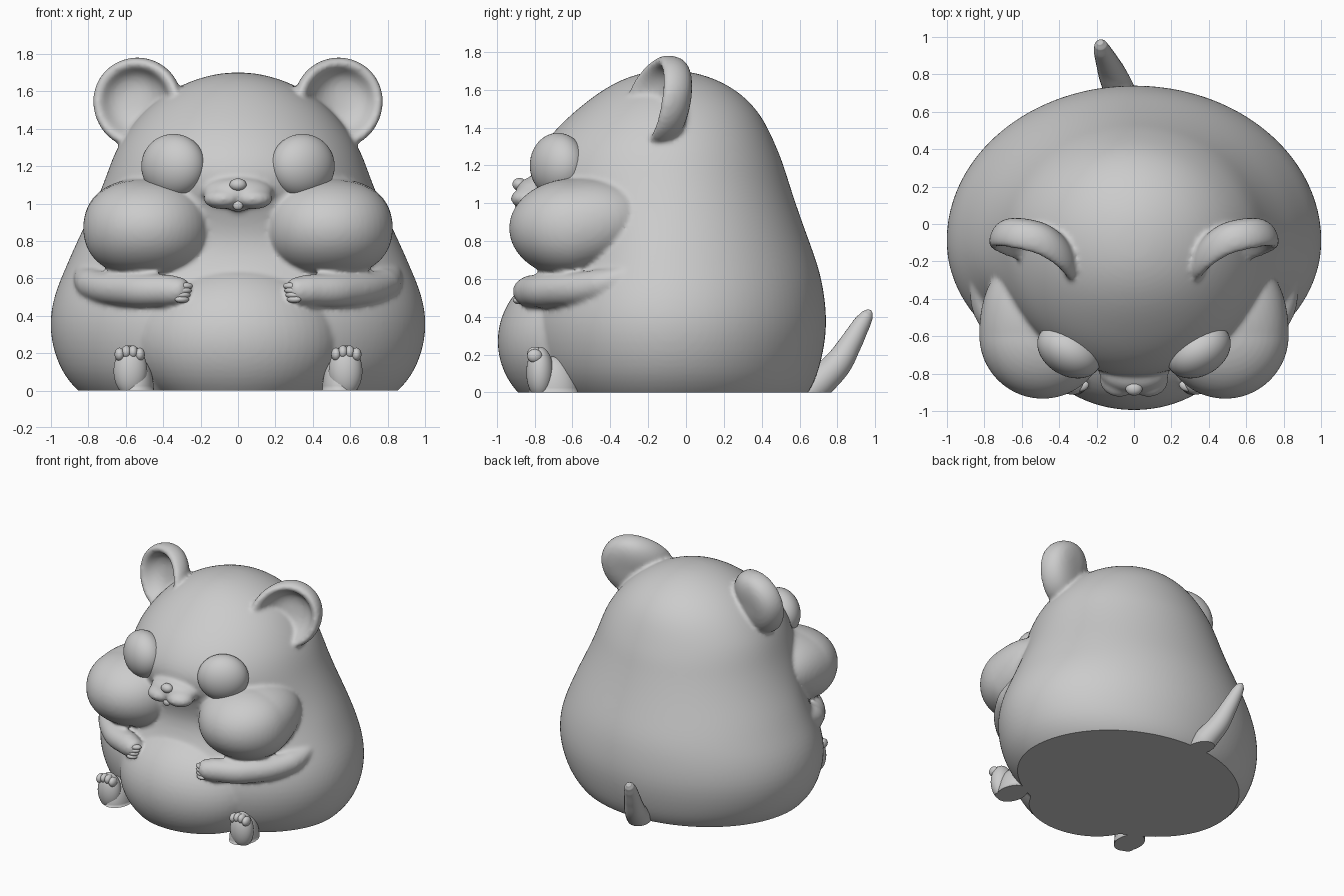
import bpy, bmesh, math
from mathutils import Matrix, Vector

if "Cube" in bpy.data.objects:
    bpy.data.objects.remove(bpy.data.objects["Cube"], do_unlink=True)

clay = bpy.data.materials.new("plain_grey")
clay.use_nodes = True
GREY = (0.6, 0.6, 0.6, 1)
clay.diffuse_color = GREY
clay.node_tree.nodes["Principled BSDF"].inputs["Base Color"].default_value = GREY


def select(*objs):
    bpy.ops.object.select_all(action='DESELECT')
    for obj in objs:
        obj.select_set(True)
    bpy.context.view_layer.objects.active = objs[0]


def add(name, data):
    obj = bpy.data.objects.new(name, data)
    bpy.context.collection.objects.link(obj)
    data.materials.append(clay)
    return obj


def from_bmesh(name, bm):
    bmesh.ops.recalc_face_normals(bm, faces=bm.faces)
    mesh = bpy.data.meshes.new(name)
    bm.to_mesh(mesh)
    bm.free()
    return add(name, mesh)


def smooth(obj):
    select(obj)
    bpy.ops.object.shade_smooth_by_angle(angle=math.radians(50))
    return obj


def cut_floor(obj):
    """Slice the part flat at the ground and close it with a flat face."""
    smooth(obj)
    bm = bmesh.new()
    bm.from_mesh(obj.data)
    geom = bm.verts[:] + bm.edges[:] + bm.faces[:]
    bmesh.ops.bisect_plane(bm, geom=geom, plane_co=(0, 0, 0), plane_no=(0, 0, 1), clear_inner=True)
    rim = [e for e in bm.edges if e.is_boundary and all(abs(v.co.z) < 1e-4 for v in e.verts)]
    for e in rim:
        e.smooth = False
    for face in bmesh.ops.holes_fill(bm, edges=rim, sides=0)["faces"]:
        face.smooth = False
    bm.to_mesh(obj.data)
    bm.free()
    return obj


def ball(name, loc, radii, yaw=0, warp=None, segments=48):
    bm = bmesh.new()
    bmesh.ops.create_uvsphere(bm, u_segments=segments, v_segments=segments // 2, radius=1)
    turn = Matrix.Rotation(yaw, 3, 'Z')
    for v in bm.verts:
        p = Vector(a * b for a, b in zip(v.co, radii))
        if warp:
            p += warp(v.co)
        v.co = turn @ p + Vector(loc)
    return smooth(from_bmesh(name, bm))


def loft(name, rings):
    bm = bmesh.new()
    loops = [[bm.verts.new(p) for p in ring] for ring in rings]
    n = len(loops[0])
    for low, high in zip(loops, loops[1:]):
        for i in range(n):
            j = (i + 1) % n
            bm.faces.new((low[i], low[j], high[j], high[i]))
    bm.faces.new(loops[0])
    bm.faces.new(loops[-1])
    obj = from_bmesh(name, bm)
    obj.modifiers.new("round", 'SUBSURF').levels = 2
    select(obj)
    bpy.ops.object.convert(target='MESH')
    return obj


def tube(name, points):
    """Tapered limb through (x, y, z, radius) points."""
    curve = bpy.data.curves.new(name, 'CURVE')
    curve.dimensions = '3D'
    curve.bevel_depth = 1
    curve.bevel_resolution = 8
    curve.use_fill_caps = True
    spline = curve.splines.new('BEZIER')
    spline.bezier_points.add(len(points) - 1)
    for bp, (x, y, z, r) in zip(spline.bezier_points, points):
        bp.co, bp.radius = (x, y, z), r
        bp.handle_left_type = bp.handle_right_type = 'AUTO'
    obj = add(name, curve)
    select(obj)
    bpy.ops.object.convert(target='MESH')
    return smooth(bpy.context.object)


def pair(obj):
    """Name the part as left, add its mirrored right twin, return both."""
    base = obj.name
    obj.name = "left_" + base
    mesh = obj.data.copy()
    mesh.transform(Matrix.Scale(-1, 4, (1, 0, 0)))
    mesh.flip_normals()
    twin = bpy.data.objects.new("right_" + base, mesh)
    bpy.context.collection.objects.link(twin)
    return [obj, twin]


def fuse(parts):
    """Melt overlapping parts into the first one with soft creases."""
    select(*parts)
    bpy.ops.object.join()
    obj = bpy.context.object
    remesh = obj.modifiers.new("melt", 'REMESH')
    remesh.mode = 'VOXEL'
    remesh.voxel_size = 0.014
    soften = obj.modifiers.new("soften", 'SMOOTH')
    soften.factor = 0.5
    soften.iterations = 6
    bpy.ops.object.convert(target='MESH')
    return bpy.context.object


# Body: oval rings given as height, half width, front y, back y
MID = -0.09
BODY = [(-.1, .74, -.62, .56), (0, .87, -.74, .66), (.12, .965, -.82, .71),
        (.32, 1.02, -.865, .752), (.5, .995, -.835, .74), (.65, .93, -.75, .71),
        (.8, .865, -.71, .655), (.95, .79, -.75, .60), (1.1, .725, -.82, .55),
        (1.2, .69, -.815, .52), (1.3, .65, -.765, .48), (1.4, .585, -.685, .435),
        (1.5, .5, -.575, .375), (1.6, .375, -.445, .27), (1.67, .22, -.31, .13),
        (1.702, .07, -.17, -.01)]


def oval(z, w, front, back, n=32):
    ring = []
    for i in range(n):
        a = math.tau * i / n
        s = math.sin(a)
        reach = back - MID if s > 0 else MID - front
        ring.append((w * math.cos(a), MID + reach * s, z))
    return ring


melted = [loft("body", [oval(*row) for row in BODY]),
          ball("belly", (0, -.54, .27), (.565, .455, .42), segments=64)]


# Cheek pouches: boxy outline, drawn back and up into the head
def pouch(u):
    t = max(u.y, 0)
    return Vector((.05 * u.x * u.z * u.z + .08 * t * t, .06 * t, .06 * t))


melted += pair(ball("cheek", (.488, -.595, .868), (.34, .34, .262), warp=pouch))

# Muzzle with two lip lobes and a chin
melted += [ball("muzzle", (0, -.78, 1.06), (.19, .12, .085)),
           ball("lower_lip", (0, -.81, .985), (.06, .06, .03))]
melted += pair(ball("lip", (.085, -.84, 1.025), (.1, .085, .055), yaw=math.radians(14)))

# Arms
melted += pair(tube("arm", [(.262, -.865, .525, .02), (.275, -.86, .525, .05),
                            (.3, -.85, .53, .072), (.37, -.82, .535, .085),
                            (.55, -.73, .537, .09), (.78, -.455, .57, .083),
                            (.83, -.28, .63, .05), (.84, -.2, .66, .02)]))

# Ears: a thick-rimmed cup, leaning back, whose inner side curls forward
CUP = [(.02, .12), (.12, .12), (.2, .09), (.235, .03), (.238, -.04), (.215, -.075),
       (.18, -.06), (.155, .0), (.09, .04), (.015, .045)]
side = Vector((.97, .25, 0))
back = Vector((-.25, .97, 0))
rings = []
for r, depth in CUP:
    ring = []
    for k in range(24):
        c, s = math.cos(math.tau * k / 24), math.sin(math.tau * k / 24)
        curl = min(c, 0) * r / .235
        drop = 1.08 if s < 0 else 1
        ring.append(Vector((.535, -.115, 1.548)) + side * r * c * 1.03 + back * depth
                    + Vector((0, .15 * r * s - .09 * curl * curl, r * s * drop)))
    rings.append(ring)
melted += pair(loft("ear", rings))
cut_floor(fuse(melted))

# Eyes
pair(ball("eye", (.345, -.677, 1.2), (.183, .135, .172), yaw=math.radians(30)))

# Nose and teeth
ball("nose", (0, -.88, 1.1), (.045, .037, .034))
ball("teeth", (0, -.885, .99), (.028, .018, .025), segments=24)

# Fingers
for i in range(4):
    pair(ball(f"finger_{i + 1}", (.3 - .007 * i, -.886 + .006 * i, .487 + .024 * i),
              (.04, .026, .019), yaw=-.4, segments=20))

# Feet, legs and toes
pair(cut_floor(ball("leg", (.545, -.7, 0), (.095, .13, .19))))
pair(cut_floor(ball("foot", (.575, -.772, .105), (.09, .072, .136))))
for i in range(4):
    height = .185 + .022 * math.sin(math.pi * (i + .5) / 4)
    pair(ball(f"toe_{i + 1}", (.525 + .036 * i, -.8, height), (.027, .04, .036), segments=20))

# Tail
cut_floor(tube("tail", [(-.05, .58, -.06, .07), (-.075, .7, .05, .085),
                        (-.115, .8, .15, .075), (-.145, .87, .26, .06),
                        (-.17, .93, .365, .046), (-.178, .958, .408, .034),
                        (-.182, .972, .428, .018), (-.184, .977, .435, .003)]))
